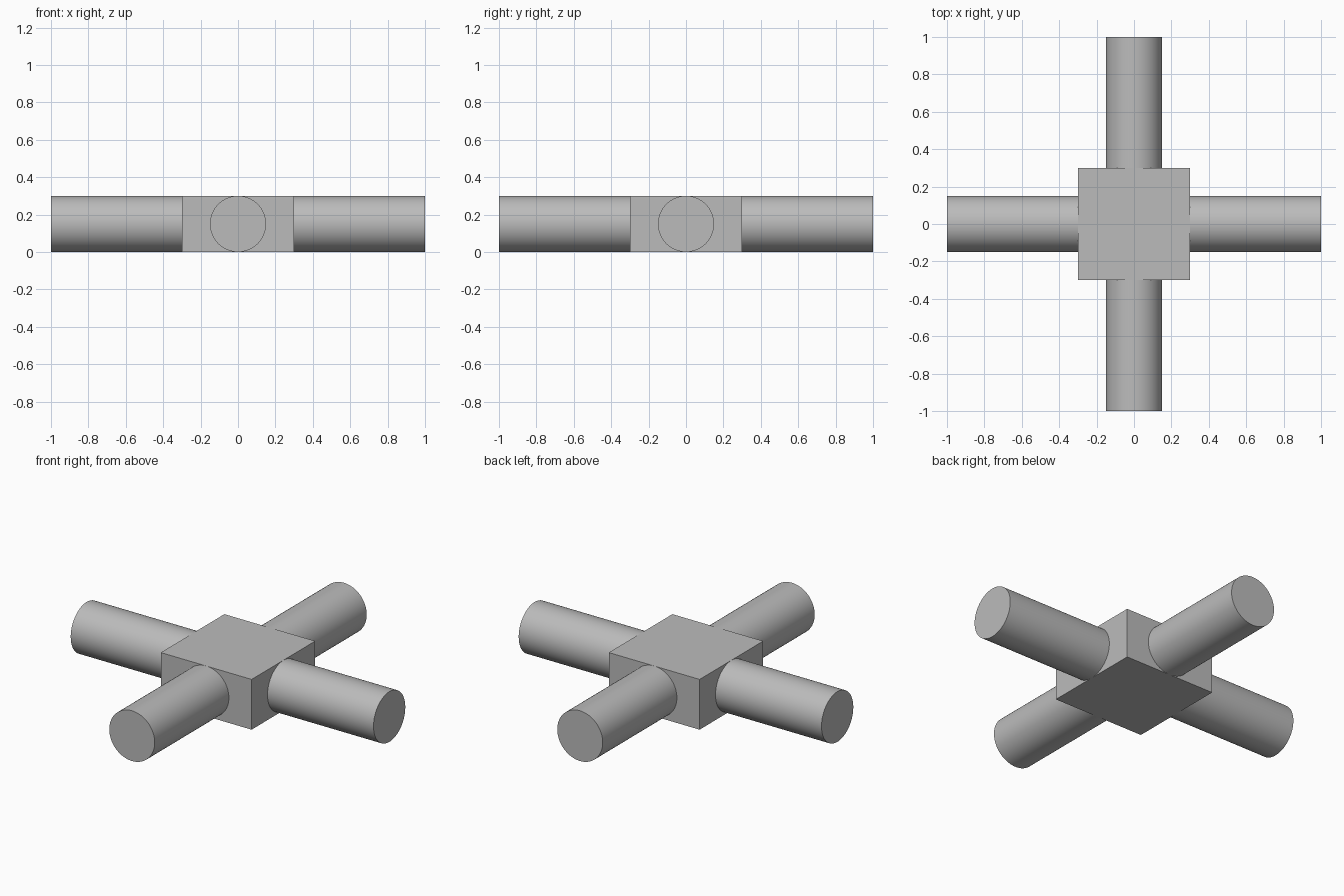
import bpy
import math
from mathutils import Matrix

RADIUS = 0.15      # arm radius, also half the hub height
HUB = 0.3          # half the hub width
REACH = 1.0        # distance from centre to arm end

cube = bpy.data.objects.get("Cube")
if cube:
    bpy.data.objects.remove(cube, do_unlink=True)


def make_material(name, colour):
    mat = bpy.data.materials.new(name)
    mat.use_nodes = True
    mat.diffuse_color = colour
    mat.node_tree.nodes["Principled BSDF"].inputs["Base Color"].default_value = colour
    return mat


grey = make_material("plain grey", (0.5, 0.5, 0.5, 1))

# Square central block
bpy.ops.mesh.primitive_cube_add(size=1, location=(0, 0, RADIUS))
hub = bpy.context.object
hub.name = "hub"
hub.scale = (2 * HUB, 2 * HUB, 2 * RADIUS)
bpy.ops.object.transform_apply(location=False, rotation=False, scale=True)
hub.data.materials.append(grey)


# Round arms, one from each side of the block
def add_arm(name, angle):
    middle = (HUB + REACH) / 2
    bpy.ops.mesh.primitive_cylinder_add(vertices=64, radius=RADIUS, depth=REACH - HUB)
    arm = bpy.context.object
    arm.name = name
    arm.data.transform(Matrix.Rotation(math.pi / 2, 4, "Y"))
    arm.location = (middle * math.cos(angle), middle * math.sin(angle), RADIUS)
    arm.rotation_euler.z = angle
    arm.data.materials.append(grey)
    bpy.ops.object.shade_smooth_by_angle(angle=math.radians(30))


for i, side in enumerate(("left", "back", "right", "front")):
    add_arm(side + "_arm", i * math.pi / 2)
